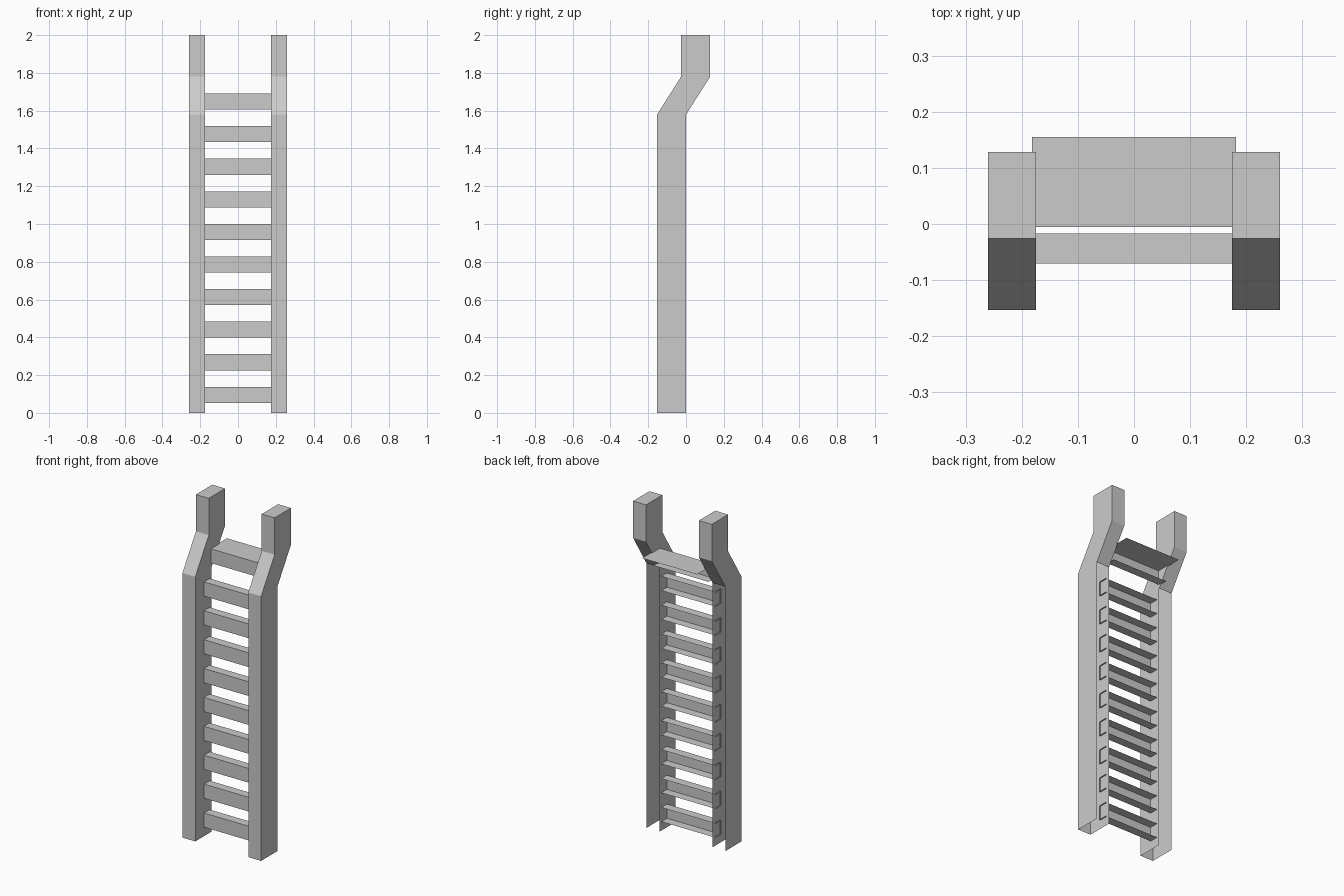
import bpy
import bmesh

cube = bpy.data.objects.get("Cube")
if cube:
    bpy.data.objects.remove(cube, do_unlink=True)

grey = bpy.data.materials.new("plain_grey")
grey.use_nodes = True
color = (0.6, 0.6, 0.6, 1)
grey.diffuse_color = color
grey.node_tree.nodes["Principled BSDF"].inputs["Base Color"].default_value = color


def finish(name, bm):
    mesh = bpy.data.meshes.new(name)
    bm.to_mesh(mesh)
    bm.free()
    mesh.materials.append(grey)
    obj = bpy.data.objects.new(name, mesh)
    bpy.context.collection.objects.link(obj)
    return obj


# Side rails: bent box section, open at the foot and along the lower back
RAIL_IN, RAIL_OUT = 0.175, 0.26
LEVELS = [(0, -0.153), (1.58, -0.153), (1.78, -0.026), (2, -0.026)]
DEPTH = 0.154


def rail(name, side):
    bm = bmesh.new()
    rings = []
    for z, y in LEVELS:
        corners = [(RAIL_IN, y), (RAIL_OUT, y),
                   (RAIL_OUT, y + DEPTH), (RAIL_IN, y + DEPTH)]
        rings.append([bm.verts.new((side * cx, cy, z)) for cx, cy in corners])
    for level, (low, high) in enumerate(zip(rings, rings[1:])):
        for i in range(4):
            if level == 0 and i == 2:
                continue
            j = (i + 1) % 4
            bm.faces.new((low[i], low[j], high[j], high[i]))
    bm.faces.new(rings[-1])
    if side < 0:
        bmesh.ops.reverse_faces(bm, faces=bm.faces)
    return finish(name, bm)


rail("left_rail", 1)
rail("right_rail", -1)


# Rungs: thin folded channels, open towards the back
HALF, HEIGHT, RUNG_DEPTH = 0.182, 0.085, 0.053


def rung(name, z, front, top_depth):
    bm = bmesh.new()
    profile = [(front + RUNG_DEPTH, z), (front, z),
               (front, z + HEIGHT), (front + top_depth, z + HEIGHT)]
    ends = [[bm.verts.new((x, py, pz)) for py, pz in profile]
            for x in (-HALF, HALF)]
    a, b = ends
    for i in range(3):
        bm.faces.new((a[i], b[i], b[i + 1], a[i + 1]))
    return finish(name, bm)


COUNT = 10
for n in range(COUNT):
    z = 0.053 + n * 0.1725
    if n < COUNT - 1:
        rung(f"rung_{n + 1}", z, -0.07, RUNG_DEPTH)
    else:
        # The last rung carries a deeper landing plate
        rung("top_step", z, -0.005, 0.16)
